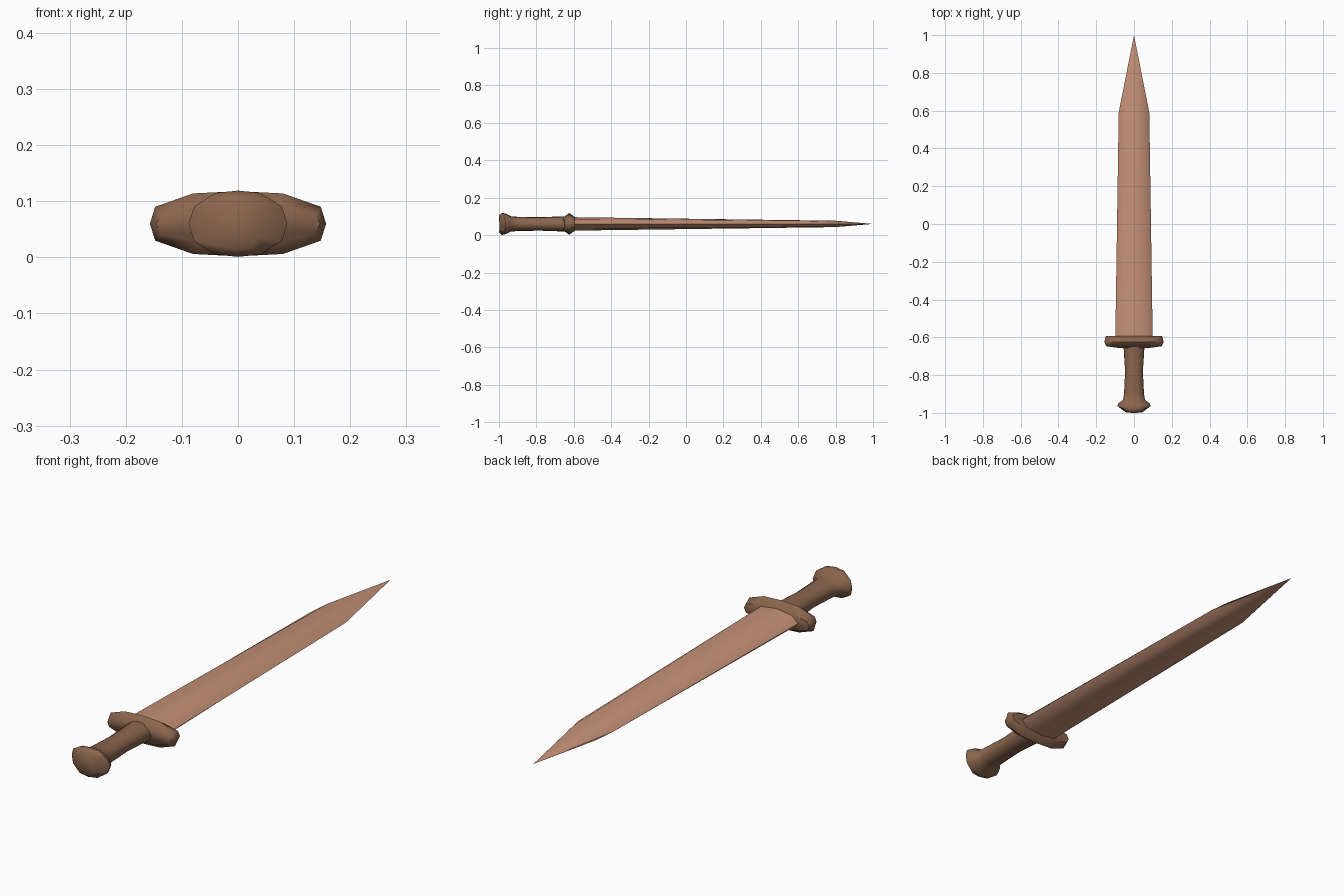
import bpy, math

if "Cube" in bpy.data.objects:
    bpy.data.objects.remove(bpy.data.objects["Cube"])

ZC = 0.06  # height of the sword's centre line


def material(name, rgb):
    m = bpy.data.materials.new(name)
    m.diffuse_color = (*rgb, 1)
    m.use_nodes = True
    m.node_tree.nodes["Principled BSDF"].inputs["Base Color"].default_value = m.diffuse_color
    return m


bronze = material("pale bronze", (0.56, 0.285, 0.185))
brown = material("brown leather", (0.255, 0.132, 0.075))


def section(quarter):
    """Mirror quarter points (top centre to side) into a full loop."""
    right = quarter + [(x, -z, *r) for x, z, *r in reversed(quarter[:-1])]
    left = [(-x, z, *r) for x, z, *r in reversed(right[1:-1])]
    return right + left


def loft(name, rings, mat, angle):
    """Join equal-length rings of xyz points; a 1-point ring is a tip."""
    verts, faces, n = [], [], len(rings[0])
    for r in rings:
        verts += r
    for k in range(len(rings) - 1):
        a, b = k * n, (k + 1) * n
        for i in range(n):
            j = (i + 1) % n
            if len(rings[k + 1]) == 1:
                faces.append((a + i, a + j, b))
            else:
                faces.append((a + i, a + j, b + j, b + i))
    faces.append(tuple(reversed(range(n))))
    if len(rings[-1]) > 1:
        faces.append(tuple(range((len(rings) - 1) * n, len(rings) * n)))
    me = bpy.data.meshes.new(name)
    me.from_pydata(verts, [], faces)
    ob = bpy.data.objects.new(name, me)
    bpy.context.collection.objects.link(ob)
    me.materials.append(mat)
    bpy.ops.object.select_all(action='DESELECT')
    ob.select_set(True)
    bpy.context.view_layer.objects.active = ob
    bpy.ops.object.mode_set(mode='EDIT')
    bpy.ops.mesh.select_all(action='SELECT')
    bpy.ops.mesh.normals_make_consistent(inside=False)
    bpy.ops.object.mode_set(mode='OBJECT')
    bpy.ops.object.shade_smooth_by_angle(angle=math.radians(angle))
    return ob


# blade: lens section, shoulders further back than the centre ridge
base = section([(0, 0.036), (0.072, 0.026), (0.099, 0)])
shoulder = section([(0, 0.017, 0.80), (0.052, 0.0165, 0.66), (0.081, 0, 0.59)])
loft("blade", [
    [(x, -0.61, ZC + z) for x, z in base],
    [(x, y, ZC + z) for x, z, y in shoulder],
    [(0, 1.0, ZC)]], bronze, 50)

# crossguard: stretched twelve-sided outline with bevelled rim
guard = section([(0, 1), (0.51, 0.93), (0.94, 0.52), (1, 0)])
loft("crossguard", [
    [(x * hx, y + 0.3 * max(0, abs(x * hx) - 0.08) * s, ZC + z * hz) for x, z in guard]
    for y, hx, hz, s in [(-0.657, 0.146, 0.034, 0.5), (-0.625, 0.157, 0.058, 0),
                         (-0.593, 0.149, 0.036, 0)]], brown, 60)

# grip and pommel: one lathe-like form, pommel end curved across its width
oval = section([(0, 1), (0.46, 0.93), (0.89, 0.52), (1, 0)])
loft("grip_and_pommel", [
    [(x * hx, y + bow * x * x, ZC + z * hz) for x, z in oval]
    for y, hx, hz, bow in [(-1.0, 0.045, 0.046, 0.004), (-0.984, 0.088, 0.059, 0.02),
                           (-0.965, 0.084, 0.055, 0.015), (-0.937, 0.058, 0.041, 0.005),
                           (-0.90, 0.053, 0.038, 0), (-0.78, 0.047, 0.036, 0),
                           (-0.64, 0.056, 0.041, 0)]], brown, 60)
